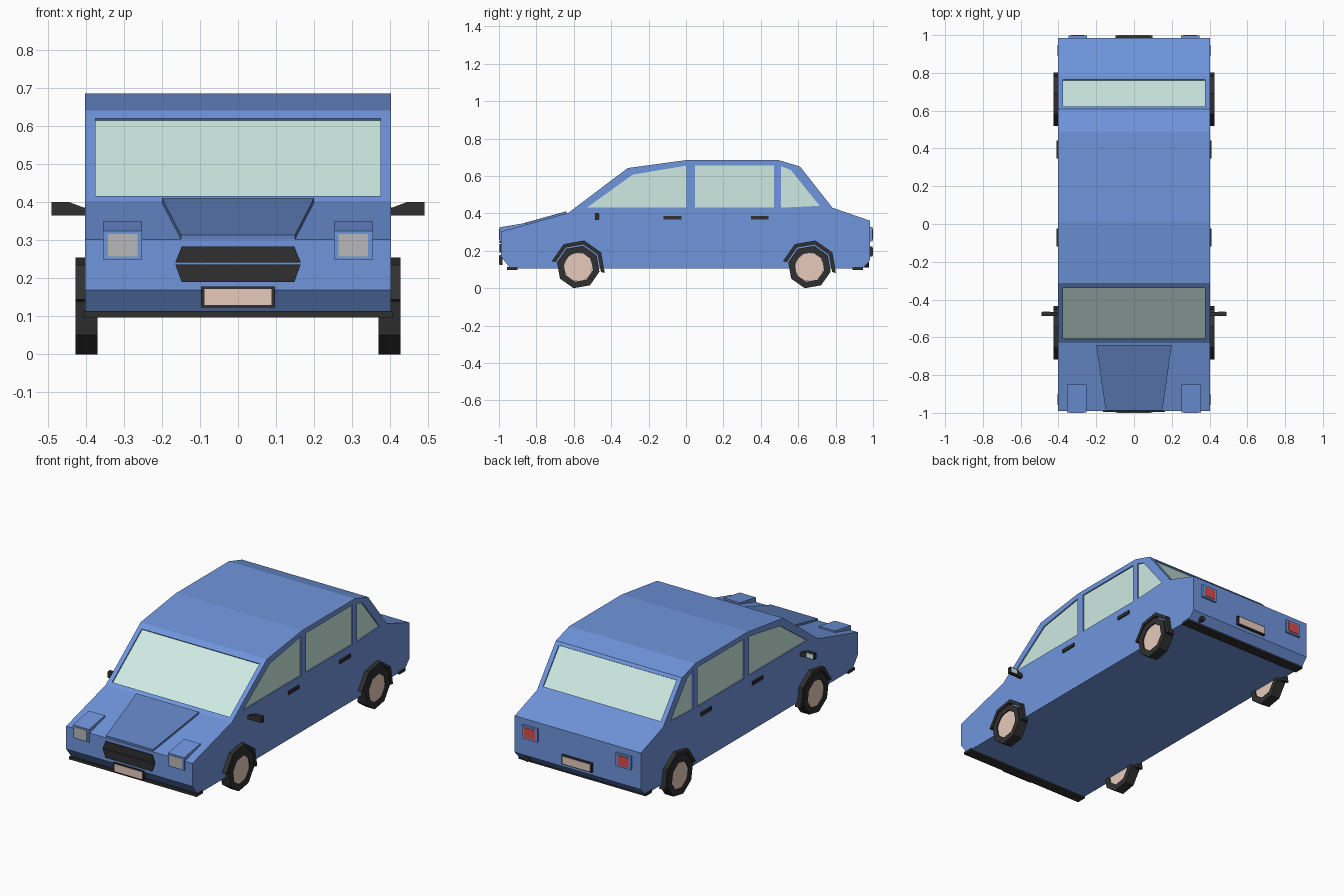
import bpy, bmesh, math
from mathutils import Vector

if "Cube" in bpy.data.objects:
    bpy.data.objects.remove(bpy.data.objects["Cube"])


def material(name, r, g, b):
    m = bpy.data.materials.new(name)
    m.diffuse_color = (r, g, b, 1)
    m.use_nodes = True
    m.node_tree.nodes["Principled BSDF"].inputs["Base Color"].default_value = m.diffuse_color
    return m


BLUE = material("blue_paint", 0.16, 0.30, 0.72)
DARK_BLUE = material("hood_blue", 0.12, 0.22, 0.52)
BLACK = material("black_trim", 0.03, 0.03, 0.03)
GLASS = material("pale_glass", 0.62, 0.83, 0.77)
GREY = material("lamp_grey", 0.48, 0.48, 0.48)
PEACH = material("peach", 0.80, 0.60, 0.50)
RED = material("lamp_red", 0.70, 0.07, 0.07)


# A piece is (outline points, extrusion vector); a part may hold several pieces
def part(name, pieces, mat=None, mirror=False):
    bm = bmesh.new()
    for pts, vec in pieces:
        face = bm.faces.new([bm.verts.new(p) for p in pts])
        ext = bmesh.ops.extrude_face_region(bm, geom=[face], use_keep_orig=True)
        moved = [v for v in ext["geom"] if isinstance(v, bmesh.types.BMVert)]
        bmesh.ops.translate(bm, verts=moved, vec=Vector(vec))
    bmesh.ops.recalc_face_normals(bm, faces=bm.faces)
    mesh = bpy.data.meshes.new(name)
    bm.to_mesh(mesh)
    bm.free()
    ob = bpy.data.objects.new(name, mesh)
    bpy.context.collection.objects.link(ob)
    if mat:
        mesh.materials.append(mat)
    if mirror:
        ob.modifiers.new("mirror", 'MIRROR').use_mirror_merge = False
    return ob


def along_x(yz, x0, x1):
    return [(x0, y, z) for y, z in yz], (x1 - x0, 0, 0)


def along_y(xz, y0, y1):
    return [(x, y0, z) for x, z in xz], (0, y1 - y0, 0)


def box(x0, x1, y0, y1, z0, z1):
    return along_y([(x0, z0), (x1, z0), (x1, z1), (x0, z1)], y0, y1)


def screen(y0, z0, y1, z1, normal, depth, thick):
    n = Vector(normal)
    quad = [(-.375, y0, z0), (.375, y0, z0), (.375, y1, z1), (-.375, y1, z1)]
    return [Vector(p) - n * depth for p in quad], n * thick


def ring_point(cy, cz, r, deg):
    a = math.radians(deg)
    return cy + r * math.cos(a), cz + r * math.sin(a)


# Body shell from its side profile
body = part("body", [along_x([
    (-.94, .105), (-.99, .17), (-.99, .302), (-.63, .402), (-.312, .642),
    (.01, .686), (.49, .686), (.61, .65), (.783, .43), (.985, .36),
    (.985, .15), (.945, .105)], -.402, .402)], BLUE)

# Recessed side windows, windscreen and rear screen
side_windows = [
    [(-.53, .43), (0, .43), (0, .655), (-.285, .607)],
    [(.047, .43), (.47, .43), (.47, .657), (.047, .657)],
    [(.508, .43), (.715, .44), (.56, .632), (.508, .652)]]
screens = [(-.61, .417, -.34, .621, (-.602, .798, 0)),
           (.622, .635, .766, .452, (.786, .618, 0))]
screens = [(a, b, c, d, (0, n[0], n[1])) for a, b, c, d, n in screens]
cut_side = part("side_window_cutter", [along_x(w, .392, .45) for w in side_windows],
                mirror=True)
cut_screen = part("screen_cutter", [screen(*s, .010, .05) for s in screens])
for cutter in (cut_side, cut_screen):
    cutter.hide_render = True
    cutter.hide_set(True)
    mod = body.modifiers.new("recess", 'BOOLEAN')
    mod.operation = 'DIFFERENCE'
    mod.solver = 'EXACT'
    mod.object = cutter
part("side_windows", [along_x(w, .390, .395) for w in side_windows], GLASS, True)
part("screens", [screen(*s, .011, .004) for s in screens], GLASS)

# Raised hood panel
part("hood_panel", [([(-.2, -.64, .411), (.2, -.64, .411), (.15, -.988, .314),
                      (-.15, -.988, .314)], (0, 0, -.03))], DARK_BLUE)

# Headlamps
part("headlamp_housings", [along_x([(-.997, .25), (-.997, .325), (-.85, .35),
                                    (-.85, .25)], .252, .355)], BLUE, True)
part("headlamps", [box(.265, .342, -1, -.99, .257, .317)], GREY, True)

# Grille in two halves
part("grille", [along_y([(-.165, a), (.165, a), (.148, b), (-.148, b)], -.996, -.98)
                for a, b in ((.242, .284), (.237, .19))], BLACK)

# Blank plates front and rear
part("plate_frames", [box(-.097, .097, -.998, -.98, .124, .178),
                      box(-.097, .097, .98, .997, .168, .222)], BLACK)
part("plates", [box(-.088, .088, -1, -.985, .13, .172),
                box(-.088, .088, .985, 1, .174, .216)], PEACH)

# Tail lamps
part("tail_lamp_frames", [box(.25, .346, .975, .997, .25, .326)], BLUE, True)
part("tail_lamps", [box(.263, .333, .98, 1, .26, .316)], RED, True)

# Bumper strips and exhaust
part("bumpers", [box(-.406, .406, -.957, -.9, .097, .113),
                 box(-.406, .406, .89, .947, .097, .113)], BLACK)
part("exhaust", [along_y([(.33 + .016 * math.cos(i * math.pi / 4),
                           .126 + .016 * math.sin(i * math.pi / 4))
                          for i in range(8)], .92, .978)], BLACK)

# Door handles and wing mirrors
part("door_handles", [box(.395, .41, y, y + .095, .366, .386) for y in (-.12, .347)],
     BLACK, True)
part("wing_mirrors", [along_y([(.395, .365), (.49, .365), (.49, .401), (.445, .401),
                               (.395, .382)], -.486, -.465)], BLACK, True)
part("mirror_glass", [box(.445, .484, -.47, -.463, .37, .396)], GLASS, True)

# Octagonal wheels with half-octagon arches
CZ = .113
for label, cy in (("front", -.576), ("rear", .66)):
    arch, tyre = [], []
    for i in range(8):
        a, b = -12.5 + 45 * i, 32.5 + 45 * i

        def quad(r0, r1):
            return [ring_point(cy, CZ, r, d)
                    for r, d in ((r0, a), (r1, a), (r1, b), (r0, b))]
        tyre.append(along_x(quad(.08, .116), .37, .427))
        if i < 4:
            arch.append(along_x(quad(.124, .145), .39, .427))
    part(label + "_arches", arch, BLACK, True)
    part(label + "_tyres", tyre, BLACK, True)
    hub = [ring_point(cy, CZ, .079, 36 * i) for i in range(10)]
    part(label + "_hubs", [along_x(hub, .375, .421)], PEACH, True)
